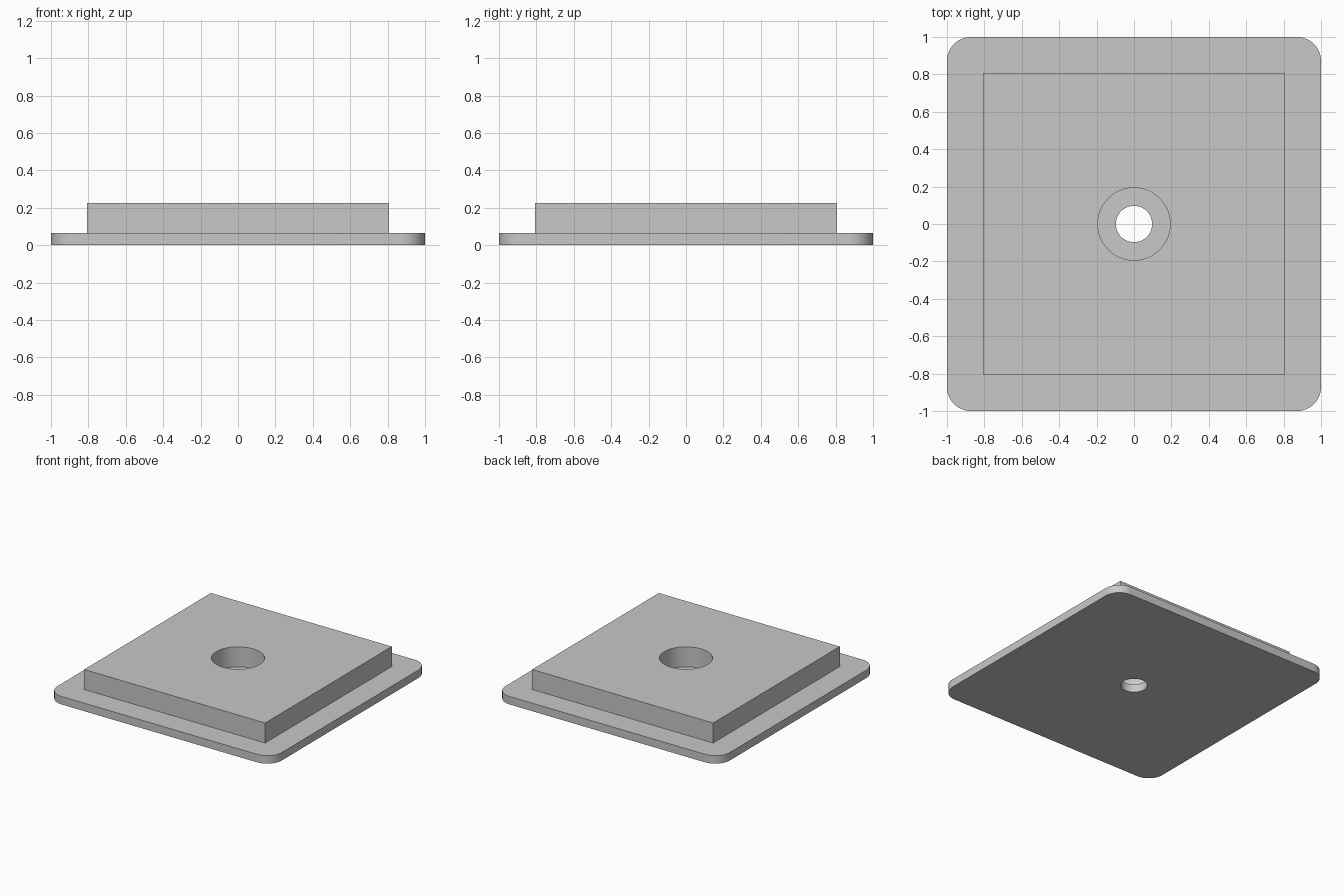
import bpy
import bmesh
import math
from mathutils import Matrix

default = bpy.data.objects.get("Cube")
if default:
    bpy.data.objects.remove(default, do_unlink=True)

# Dimensions: the plate is 62 design units wide, scaled to 2
U = 2 / 62
FLANGE_SIZE, FLANGE_H, CORNER_R = 62 * U, 2 * U, 4 * U
BLOCK_SIZE, TOTAL_H = 50 * U, 7 * U
HOLE_R, RECESS_R = 3 * U, 6 * U

grey = bpy.data.materials.new("plain grey")
grey.use_nodes = True
colour = (0.58, 0.58, 0.58, 1)
grey.diffuse_color = colour
grey.node_tree.nodes["Principled BSDF"].inputs["Base Color"].default_value = colour


def make_object(name, bm):
    mesh = bpy.data.meshes.new(name)
    bm.to_mesh(mesh)
    bm.free()
    mesh.materials.append(grey)
    obj = bpy.data.objects.new(name, mesh)
    bpy.context.collection.objects.link(obj)
    return obj


def box(name, size, z0, z1, corner=0):
    bm = bmesh.new()
    place = Matrix.Translation((0, 0, (z0 + z1) / 2)) @ Matrix.Diagonal((size, size, z1 - z0, 1))
    bmesh.ops.create_cube(bm, size=1, matrix=place)
    if corner:
        upright = [e for e in bm.edges if abs(e.verts[0].co.z - e.verts[1].co.z) > 0.01]
        bmesh.ops.bevel(bm, geom=upright, offset=corner, offset_type='OFFSET',
                        segments=16, profile=0.5, affect='EDGES')
    return make_object(name, bm)


def cylinder(name, radius, z0, z1):
    bm = bmesh.new()
    bmesh.ops.create_cone(bm, cap_ends=True, segments=96, radius1=radius, radius2=radius,
                          depth=z1 - z0, matrix=Matrix.Translation((0, 0, (z0 + z1) / 2)))
    return make_object(name, bm)


def combine(target, other, operation):
    mod = target.modifiers.new(operation.lower(), 'BOOLEAN')
    mod.operation = operation
    mod.solver = 'EXACT'
    mod.object = other
    bpy.context.view_layer.objects.active = target
    bpy.ops.object.modifier_apply(modifier=mod.name)
    bpy.data.objects.remove(other, do_unlink=True)


# Rounded flange with the square block rising out of it
plate = box("flanged_plate", FLANGE_SIZE, 0, FLANGE_H, CORNER_R)
combine(plate, box("raised_block", BLOCK_SIZE, FLANGE_H / 2, TOTAL_H), 'UNION')

# Wide recess down to the flange, then the narrow through hole
combine(plate, cylinder("recess_cutter", RECESS_R, FLANGE_H, TOTAL_H + 0.1), 'DIFFERENCE')
combine(plate, cylinder("hole_cutter", HOLE_R, -0.1, TOTAL_H + 0.1), 'DIFFERENCE')

# Smooth the round walls, keep the edges sharp
bpy.ops.object.select_all(action='DESELECT')
plate.select_set(True)
bpy.context.view_layer.objects.active = plate
bpy.ops.object.shade_smooth_by_angle(angle=math.radians(30))
